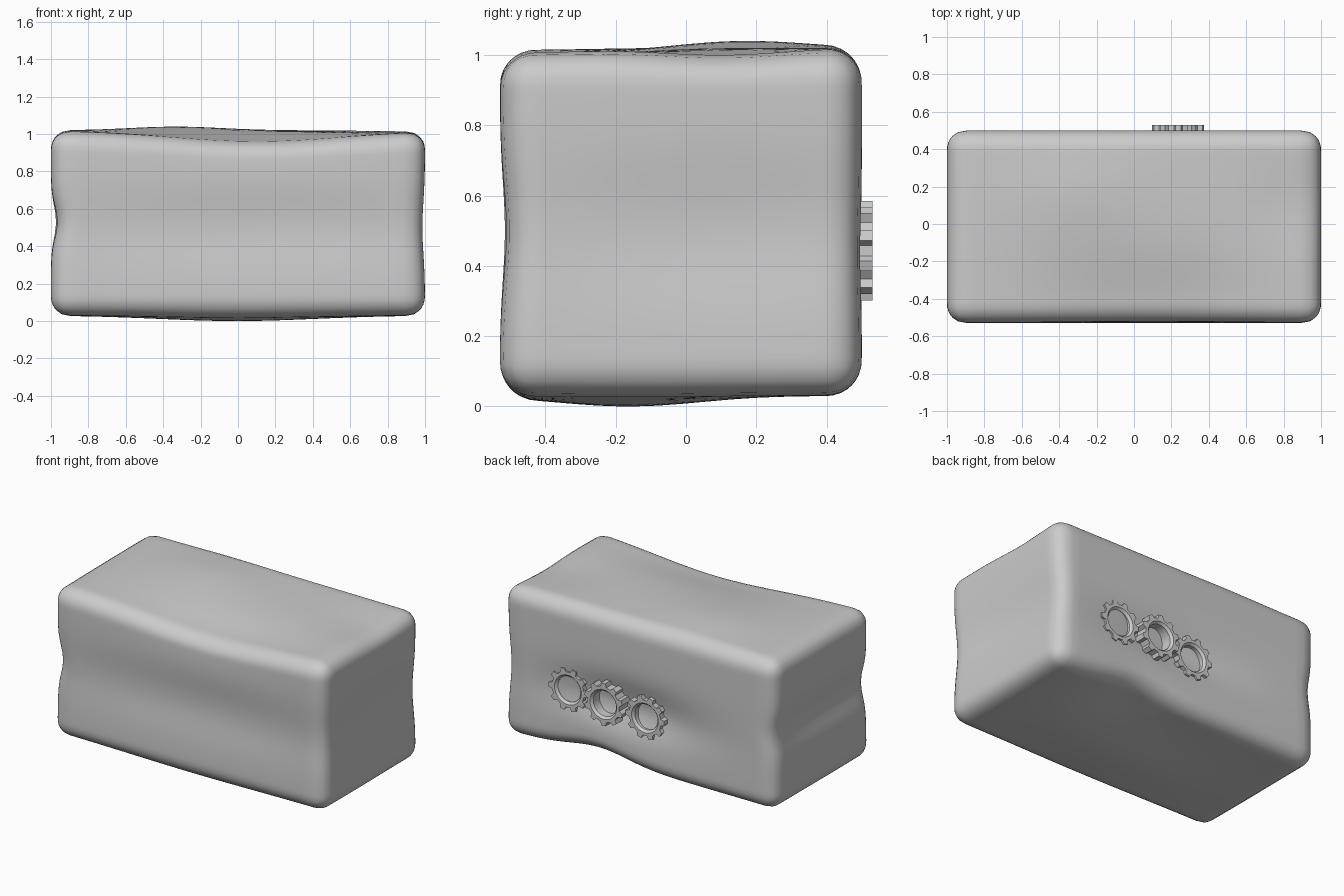
import bpy, bmesh, math
from mathutils import Vector

if "Cube" in bpy.data.objects:
    bpy.data.objects.remove(bpy.data.objects["Cube"])


def add_object(name, bm, angle):
    bmesh.ops.recalc_face_normals(bm, faces=bm.faces[:])
    me = bpy.data.meshes.new(name)
    bm.to_mesh(me)
    bm.free()
    ob = bpy.data.objects.new(name, me)
    bpy.context.collection.objects.link(ob)
    bpy.ops.object.select_all(action='DESELECT')
    ob.select_set(True)
    bpy.context.view_layer.objects.active = ob
    bpy.ops.object.shade_smooth_by_angle(angle=math.radians(angle))
    return ob


def bump(p, centre, size):
    return math.exp(-sum(((a - b) / s) ** 2 for a, b, s in zip(p, centre, size)))


# Dents and bulges of the block: centre, falloff size, push
DENTS = [
    ((0.1, 0.5, 0.44), (0.5, 0.25, 0.15), (0, -0.06, 0)),       # gear recess
    ((0.1, -0.5, 1.02), (0.65, 0.3, 0.2), (0, 0.01, -0.06)),    # front top edge
    ((0.1, -0.5, 0.5), (1.2, 0.2, 0.2), (0, 0.03, 0)),          # front face
    ((0.33, 0.5, 0.03), (0.3, 0.3, 0.2), (0, -0.01, 0.06)),     # back bottom edge
    ((-1, -0.1, 0.53), (0.2, 0.8, 0.12), (0.04, 0, 0)),         # left face
    ((1, 0.1, 0.5), (0.2, 0.6, 0.2), (-0.03, 0, 0)),            # right face
    ((0, -0.16, 0.03), (0.6, 0.3, 0.1), (0, 0, -0.03)),         # belly
    ((-0.33, 0.17, 1.02), (0.35, 0.25, 0.1), (0, 0, 0.02)),     # top hump
    ((0.9, 0.1, 1.02), (0.3, 0.25, 0.1), (0, 0, -0.02)),
]

# Rounded block
half, mid, r = Vector((1, 0.515, 0.495)), Vector((0, -0.015, 0.525)), 0.1
bm = bmesh.new()
bmesh.ops.create_cube(bm, size=2)
bmesh.ops.subdivide_edges(bm, edges=bm.edges[:], cuts=29, use_grid_fill=True)
for v in bm.verts:
    u = Vector([math.copysign(abs(c) ** 0.8, c) for c in v.co])
    p = Vector([a * h for a, h in zip(u, half)])
    core = Vector([max(-h + r, min(h - r, c)) for c, h in zip(p, half)])
    d = p - core
    p = core + d.normalized() * r if d.length > r else p
    p += mid
    q = p.copy()
    for centre, size, push in DENTS:
        p += Vector(push) * bump(q, centre, size)
    v.co = p
add_object("wavy_block", bm, 60)


# Ring gears on the back
def gear(name, x, z, y_out, turn, depth=0.1, teeth=10, root=0.118, tip=0.142):
    outer, inner = [], []
    step = math.tau / teeth
    for i in range(teeth):
        for f, rad in ((-0.30, root), (-0.17, tip), (0.17, tip), (0.30, root)):
            a = turn + (i + f) * step
            outer.append((math.cos(a), math.sin(a), rad))
    bm = bmesh.new()
    # loops: bore floor, bore, chamfer, front rim, back rim
    loops = []
    for rad, y in ((0.084, y_out - depth), (0.084, y_out - 0.015),
                   (0.098, y_out), (None, y_out), (None, y_out - depth)):
        loops.append([bm.verts.new((x + c * (rad or R), y, z + s * (rad or R)))
                      for c, s, R in outer])
    n = len(outer)
    for a, b in zip(loops, loops[1:] + loops[:1]):
        for i in range(n):
            j = (i + 1) % n
            bm.faces.new((a[i], a[j], b[j], b[i]))
    add_object(name, bm, 25)


gear("gear_left", 0.52, 0.45, 0.495, 0.0)
gear("gear_middle", 0.236, 0.443, 0.53, math.pi / 10)
gear("gear_right", -0.045, 0.415, 0.495, 0.0)
